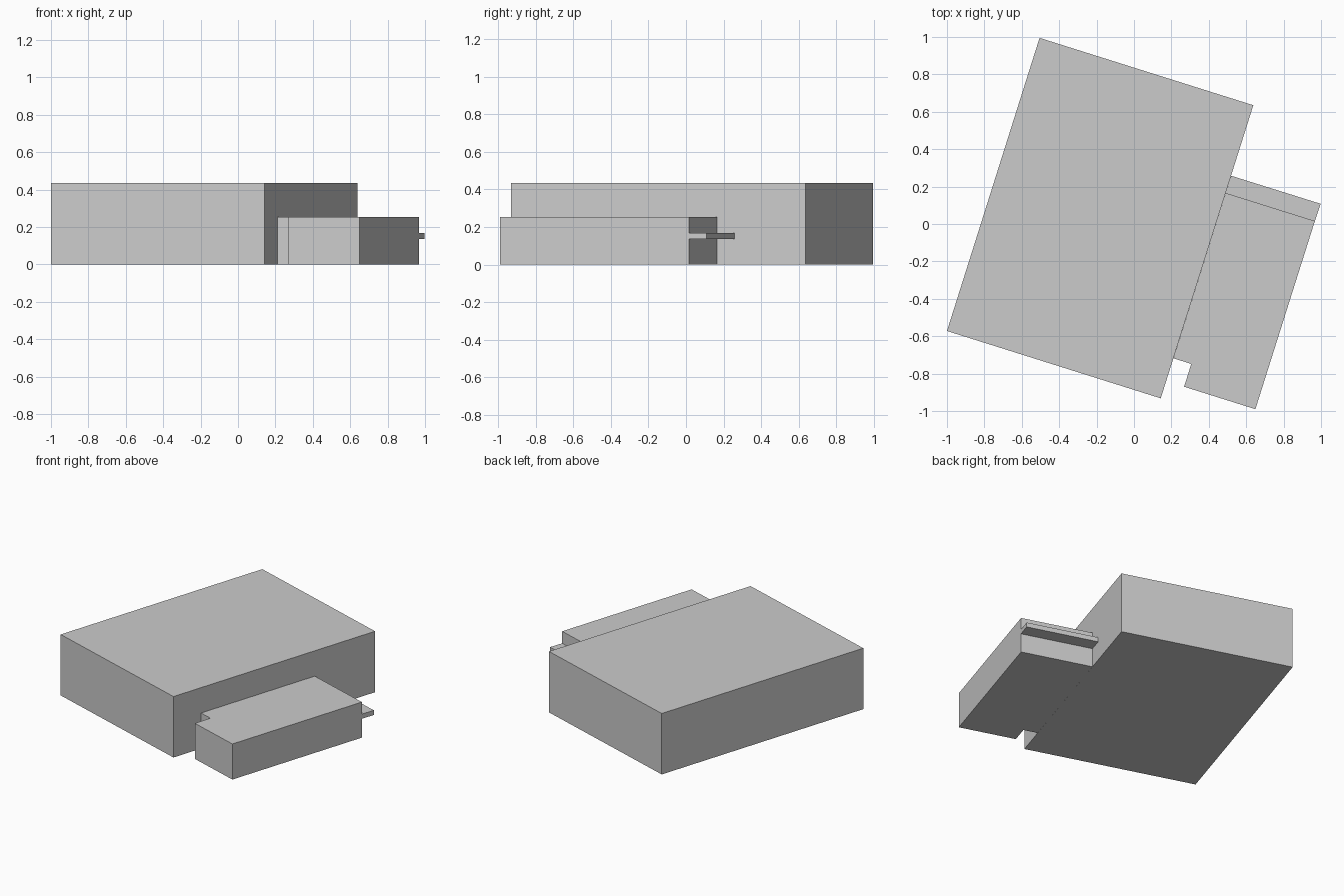
import bpy
import bmesh

cube = bpy.data.objects.get("Cube")
if cube:
    bpy.data.objects.remove(cube, do_unlink=True)

# Single plain wall and roof colour
grey = bpy.data.materials.new("light grey")
grey.use_nodes = True
colour = (0.6, 0.6, 0.6, 1)
grey.diffuse_color = colour
grey.node_tree.nodes["Principled BSDF"].inputs["Base Color"].default_value = colour


def prism(name, outline, bottom, top):
    """Extrude a ground outline into a closed block."""
    bm = bmesh.new()
    base = bm.faces.new([bm.verts.new((x, y, bottom)) for x, y in outline])
    result = bmesh.ops.extrude_face_region(bm, geom=[base], use_keep_orig=True)
    for item in result["geom"]:
        if isinstance(item, bmesh.types.BMVert):
            item.co.z = top
    bmesh.ops.recalc_face_normals(bm, faces=bm.faces)
    mesh = bpy.data.meshes.new(name)
    bm.to_mesh(mesh)
    bm.free()
    mesh.materials.append(grey)
    obj = bpy.data.objects.new(name, mesh)
    bpy.context.collection.objects.link(obj)
    return obj


# Tall main hall
prism("main_building",
      [(-1, -0.572), (0.143, -0.932), (0.638, 0.635), (-0.505, 0.995)], 0, 0.435)

# Lower side wing with a notched front corner
prism("side_wing",
      [(0.211, -0.718), (0.306, -0.748), (0.268, -0.87), (0.649, -0.99),
       (0.967, 0.016), (0.49, 0.166)], 0, 0.254)

# Thin canopy on the back wall of the wing
prism("rear_canopy",
      [(0.49, 0.166), (0.967, 0.016), (0.998, 0.108), (0.519, 0.258)], 0.135, 0.168)
